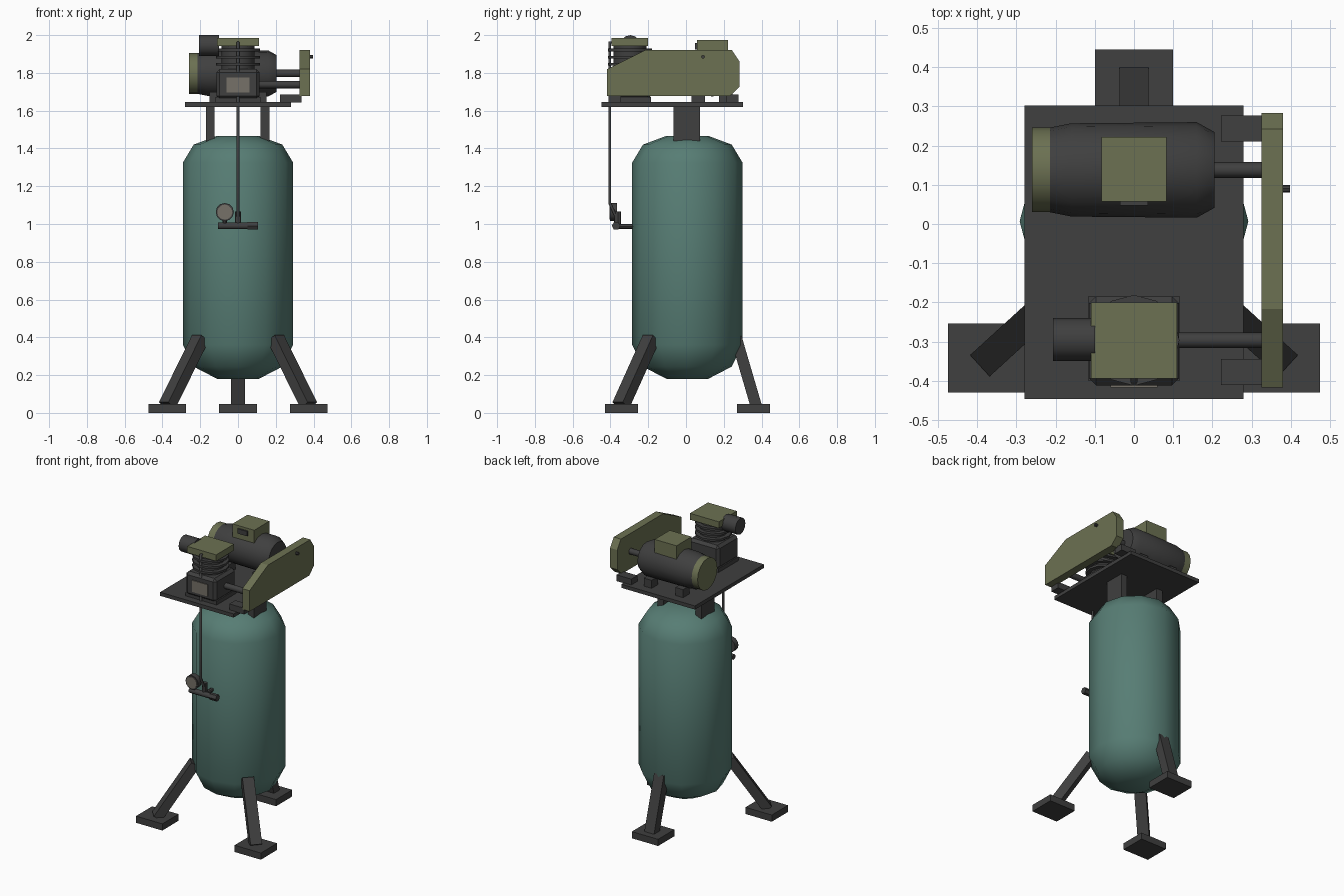
import bpy, bmesh, math
from mathutils import Vector, Matrix

if "Cube" in bpy.data.objects:
    bpy.data.objects.remove(bpy.data.objects["Cube"])


def material(name, rgb):
    m = bpy.data.materials.new(name)
    m.diffuse_color = (*rgb, 1)
    m.use_nodes = True
    m.node_tree.nodes["Principled BSDF"].inputs["Base Color"].default_value = m.diffuse_color
    return m


DARK = material("dark_grey", (0.05, 0.05, 0.05))
OLIVE = material("olive_green", (0.15, 0.165, 0.085))
TEAL = material("teal_green", (0.095, 0.205, 0.175))
BEIGE = material("worn_beige", (0.18, 0.165, 0.14))


def finish(bm, name, mat, smooth=None):
    bmesh.ops.recalc_face_normals(bm, faces=bm.faces)
    me = bpy.data.meshes.new(name)
    bm.to_mesh(me)
    bm.free()
    ob = bpy.data.objects.new(name, me)
    bpy.context.scene.collection.objects.link(ob)
    me.materials.append(mat)
    if smooth:
        bpy.ops.object.select_all(action='DESELECT')
        ob.select_set(True)
        bpy.context.view_layer.objects.active = ob
        bpy.ops.object.shade_smooth_by_angle(angle=math.radians(smooth))
    return ob


def box(name, lo, hi, mat, bevel=0):
    """Axis-aligned box between two corners."""
    lo, hi = Vector(lo), Vector(hi)
    bm = bmesh.new()
    bmesh.ops.create_cube(bm, size=1)
    bmesh.ops.scale(bm, vec=hi - lo, verts=bm.verts)
    bmesh.ops.translate(bm, vec=(lo + hi) / 2, verts=bm.verts)
    if bevel:
        bmesh.ops.bevel(bm, geom=bm.edges[:], offset=bevel, segments=1, affect='EDGES')
    return finish(bm, name, mat)


def beam(name, a, b, w, d, mat):
    """Square bar from a to b, its flat side facing outward."""
    a, b = Vector(a), Vector(b)
    z = (b - a).normalized()
    out = Vector((z.x, z.y, 0)).normalized()
    x = out.cross(z).normalized()
    y = z.cross(x)
    rot = Matrix((x, y, z)).transposed().to_4x4()
    bm = bmesh.new()
    bmesh.ops.create_cube(bm, size=1)
    bmesh.ops.scale(bm, vec=(w, d, (b - a).length), verts=bm.verts)
    bmesh.ops.transform(bm, matrix=Matrix.Translation((a + b) / 2) @ rot, verts=bm.verts)
    return finish(bm, name, mat)


def lathe(name, profile, centre, axis, segs, mat, smooth=40):
    """Capped turned part; profile holds (radius, distance along axis)."""
    bm = bmesh.new()
    rings = []
    for r, t in profile:
        ring = []
        for i in range(segs):
            a = 2 * math.pi * i / segs
            u, v = r * math.cos(a), r * math.sin(a)
            p = {'x': (t, u, v), 'y': (u, t, v), 'z': (u, v, t)}[axis]
            ring.append(bm.verts.new(Vector(p) + Vector(centre)))
        rings.append(ring)
    for r0, r1 in zip(rings, rings[1:]):
        for i in range(segs):
            j = (i + 1) % segs
            bm.faces.new((r0[i], r0[j], r1[j], r1[i]))
    bm.faces.new(rings[0])
    bm.faces.new(rings[-1])
    return finish(bm, name, mat, smooth)


def rod(name, r, t0, t1, centre, axis, mat, segs=12):
    return lathe(name, [(r, t0), (r, t1)], centre, axis, segs, mat)


# Air tank
lathe("tank", [(0.11, 0.18), (0.235, 0.245), (0.292, 0.36), (0.292, 1.325),
               (0.235, 1.42), (0.11, 1.467)], (0, 0.007, 0), 'z', 12, TEAL, 50)

# Three splayed legs and feet
for name, top, end, foot in (
        ("back", (0, 0.265, 0.40), (0, 0.372, 0.035), (0, 0.358)),
        ("left", (-0.20, -0.185, 0.395), (-0.375, -0.345, 0.04), (-0.375, -0.342)),
        ("right", (0.20, -0.185, 0.395), (0.375, -0.345, 0.04), (0.375, -0.342))):
    beam(name + "_leg", top, end, 0.074, 0.06, DARK)
    fx, fy = foot
    box(name + "_foot", (fx - 0.1, fy - 0.088, 0), (fx + 0.1, fy + 0.088, 0.046), DARK)

# Platform and its posts
box("platform", (-0.28, -0.447, 1.62), (0.28, 0.303, 1.645), DARK)
for side, x in (("left", -0.147), ("right", 0.143)):
    box(side + "_post", (x - 0.023, -0.065, 1.40), (x + 0.023, 0.075, 1.625), DARK)

# Electric motor
MC = (0, 0.138, 1.797)
lathe("motor_body", [(0.108, -0.215), (0.119, -0.16), (0.122, 0.16), (0.097, 0.205)],
      MC, 'x', 16, DARK, 40)
lathe("motor_end_cover", [(0.108, -0.26), (0.108, -0.212)], MC, 'x', 16, OLIVE)
rod("motor_shaft", 0.02, 0.20, 0.33, MC, 'x', DARK)
box("terminal_box", (-0.083, 0.058, 1.88), (0.083, 0.222, 1.975), OLIVE)
box("terminal_switch", (-0.036, 0.047, 1.925), (0.036, 0.06, 1.958), DARK)
for i, x in enumerate((-0.12, 0.12)):
    for j, y in enumerate((0.065, 0.21)):
        box(f"motor_foot_{i}{j}", (x - 0.03, y - 0.035, 1.64), (x + 0.03, y + 0.035, 1.70), DARK)

# Pump: crankcase, finned cylinder, head, filter and drive shaft
PY = -0.297
box("crankcase", (-0.115, -0.412, 1.66), (0.115, -0.185, 1.82), DARK, 0.018)
box("crankcase_base", (-0.118, -0.40, 1.64), (0.118, -0.185, 1.672), DARK)
box("crankcase_plate", (-0.06, -0.417, 1.695), (0.06, -0.41, 1.775), BEIGE)
fins = [(0.088, 1.81)]
for z in (1.838, 1.876, 1.914):
    fins += [(0.088, z), (0.116, z), (0.116, z + 0.014), (0.088, z + 0.014)]
lathe("finned_cylinder", fins + [(0.088, 1.95)], (0, PY, 0), 'z', 12, DARK)
box("cylinder_head", (-0.11, -0.395, 1.942), (0.11, -0.2, 1.986), OLIVE)
rod("air_filter", 0.055, -0.207, -0.10, (0, PY + 0.002, 1.945), 'x', DARK)
rod("pump_shaft", 0.02, 0.10, 0.33, (0, PY, 1.738), 'x', DARK)

# Belt guard extruded from its side outline
outline = [(-0.417, 1.677), (-0.417, 1.82), (-0.217, 1.92), (0.243, 1.92),
           (0.283, 1.86), (0.283, 1.725), (0.232, 1.677)]
bm = bmesh.new()
face = bm.faces.new([bm.verts.new((0.325, y, z)) for y, z in outline])
ext = bmesh.ops.extrude_face_region(bm, geom=[face], use_keep_orig=True)
bmesh.ops.translate(bm, vec=(0.055, 0, 0),
                    verts=[v for v in ext["geom"] if isinstance(v, bmesh.types.BMVert)])
finish(bm, "belt_guard", OLIVE)
rod("guard_bolt", 0.01, 0.375, 0.398, (0, 0.09, 1.885), 'x', DARK, 8)
for name, y in (("front", -0.378), ("back", 0.244)):
    box(name + "_guard_bracket", (0.222, y - 0.033, 1.642), (0.335, y + 0.033, 1.685), DARK)

# Delivery pipe from the head down to the manifold
curve = bpy.data.curves.new("path", 'CURVE')
curve.dimensions = '3D'
curve.bevel_depth = 0.009
curve.bevel_resolution = 1
curve.use_fill_caps = True
pts = [(0, -0.36, 1.962), (0, -0.404, 1.96), (0, -0.404, 1.11), (0, -0.37, 1.04), (0, -0.37, 0.99)]
sp = curve.splines.new('POLY')
sp.points.add(len(pts) - 1)
for p, co in zip(sp.points, pts):
    p.co = (*co, 1)
pipe = bpy.data.objects.new("delivery_pipe", curve)
bpy.context.scene.collection.objects.link(pipe)
curve.materials.append(DARK)

# Manifold, outlet and pressure gauge
MZ = 0.99
rod("manifold", 0.018, -0.105, 0.06, (0, -0.37, MZ), 'x', DARK, 10)
rod("outlet_nut", 0.023, 0.05, 0.105, (0, -0.37, MZ), 'x', DARK, 6)
rod("tank_connector", 0.013, -0.37, -0.27, (0, 0, MZ - 0.003), 'y', DARK, 8)
rod("pipe_collar", 0.017, 1.0, 1.065, (0, -0.36, 0), 'z', DARK, 8)
rod("gauge_stem", 0.011, MZ, 1.06, (-0.07, -0.37, 0), 'z', DARK, 8)
rod("gauge_case", 0.048, -0.402, -0.365, (-0.07, 0, 1.063), 'y', DARK, 12)
rod("gauge_face", 0.04, -0.406, -0.40, (-0.07, 0, 1.063), 'y', BEIGE, 12)
